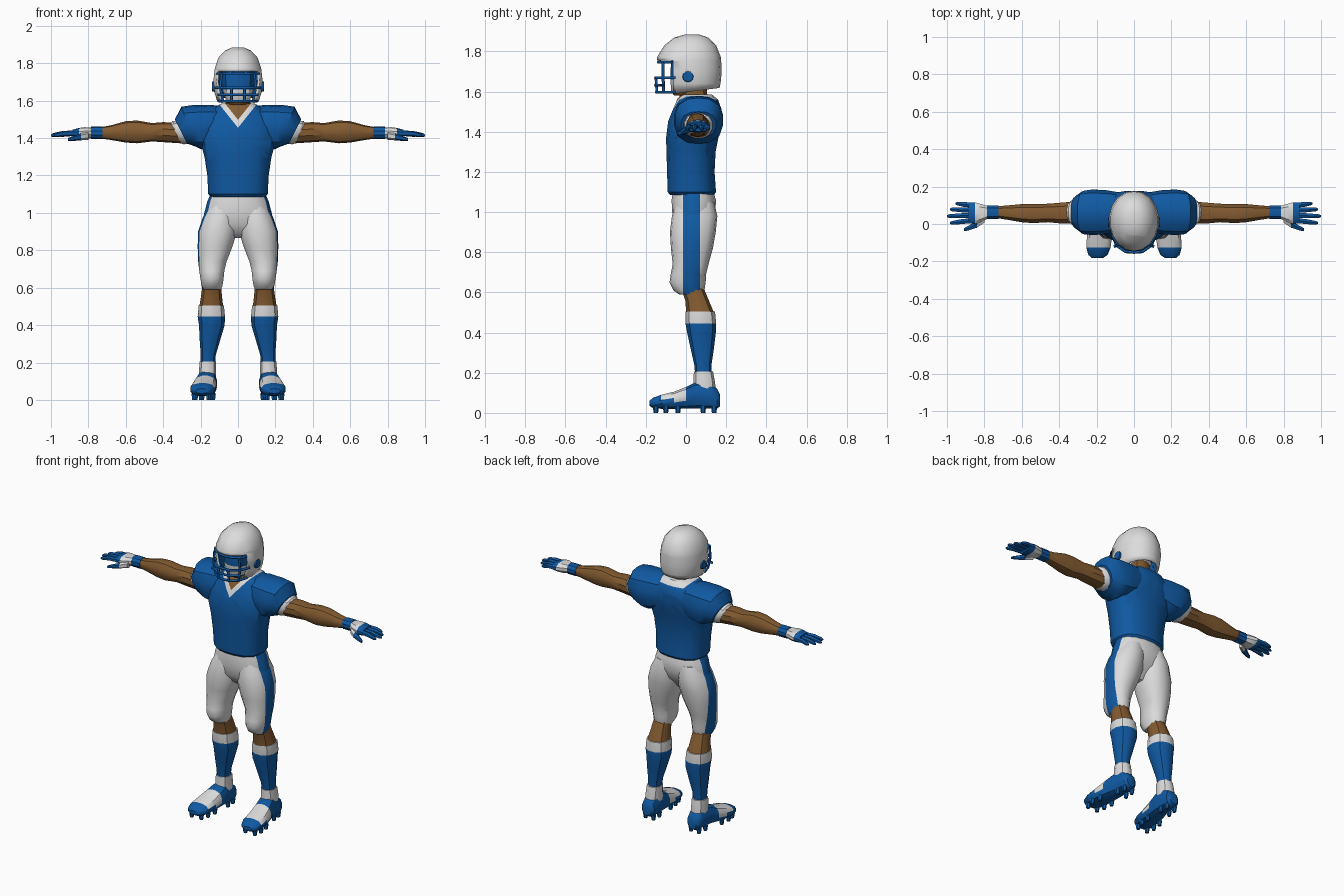
import bpy, bmesh
from math import sin, cos, pi, radians
from mathutils import Vector

cube = bpy.data.objects.get("Cube")
if cube:
    bpy.data.objects.remove(cube)


def material(name, rgb):
    m = bpy.data.materials.new(name)
    m.use_nodes = True
    m.diffuse_color = (*rgb, 1)
    m.node_tree.nodes["Principled BSDF"].inputs["Base Color"].default_value = (*rgb, 1)
    return m


PALETTE = [material("white", (0.72, 0.72, 0.72)),
           material("royal blue", (0.005, 0.1, 0.36)),
           material("brown skin", (0.23, 0.105, 0.03))]
WHITE, BLUE, SKIN = range(3)


def finish(name, bm, rule, mirror=False, angle=35):
    """Colour faces by rule, make the object, shade it and mirror it if asked."""
    bmesh.ops.recalc_face_normals(bm, faces=bm.faces[:])
    bm.normal_update()
    for f in bm.faces:
        f.material_index = rule(f.calc_center_median(), f.normal) if callable(rule) else rule
    me = bpy.data.meshes.new(name)
    bm.to_mesh(me)
    bm.free()
    for m in PALETTE:
        me.materials.append(m)
    ob = bpy.data.objects.new(name, me)
    bpy.context.collection.objects.link(ob)
    bpy.ops.object.select_all(action="DESELECT")
    ob.select_set(True)
    bpy.context.view_layer.objects.active = ob
    bpy.ops.object.shade_smooth_by_angle(angle=radians(angle))
    if mirror:
        ob.modifiers.new("mirror", "MIRROR").use_mirror_merge = False
    return ob


def loft_mesh(axis, rings, n=12, e=2.3, cuts=()):
    """Skin rings (t, u0, u1, v0, v1, tilt) set along an axis, then cut by planes."""
    bm = bmesh.new()
    loops = []
    for t, u0, u1, v0, v1, *tilt in rings:
        loop = []
        for i in range(n):
            a = 2 * pi * (i + 0.5) / n
            c, s = cos(a), sin(a)
            k = (abs(c) ** e + abs(s) ** e) ** (-1 / e)
            u = (u0 + u1) / 2 + c * k * (u1 - u0) / 2
            dv = s * k * (v1 - v0) / 2
            v, w = (v0 + v1) / 2 + dv, t + dv * (tilt[0] if tilt else 0)
            loop.append(bm.verts.new({"x": (w, u, v), "y": (u, w, v), "z": (u, v, w)}[axis]))
        loops.append(loop)
    for a, b in zip(loops, loops[1:]):
        for i in range(n):
            j = (i + 1) % n
            bm.faces.new((a[i], a[j], b[j], b[i]))
    bm.faces.new(loops[0])
    bm.faces.new(loops[-1])
    for co, no in cuts:
        bmesh.ops.bisect_plane(bm, geom=bm.verts[:] + bm.edges[:] + bm.faces[:],
                               plane_co=co, plane_no=no)
    return bm


def loft(name, axis, rings, rule, mirror=False, **kw):
    return finish(name, loft_mesh(axis, rings, **kw), rule, mirror)


# Jersey with V collar
def jersey_rule(c, n):
    if c.y > 0.04:
        return WHITE if c.z > 1.565 and abs(c.x) < 0.11 else BLUE
    h = c.z - 1.25 * abs(c.x)
    return SKIN if h > 1.498 else WHITE if h > 1.455 else BLUE


collar_cuts = [((0, 0, z), (s * 1.25, 0, 1)) for z in (1.455, 1.498) for s in (-1, 1)]
loft("jersey", "z", [
    (1.085, -.145, .145, -.08, .14), (1.1, -.16, .16, -.092, .15),
    (1.2, -.165, .165, -.095, .143), (1.3, -.18, .18, -.098, .148),
    (1.37, -.2, .2, -.1, .162), (1.45, -.21, .21, -.09, .178),
    (1.51, -.19, .19, -.066, .178), (1.56, -.135, .135, -.045, .16),
    (1.585, -.088, .088, -.025, .13)], jersey_rule, n=16, e=2.6, cuts=collar_cuts)

# Shoulder pads, sleeves and cuffs
loft("padded_sleeve", "x", [
    (.08, -.035, .17, 1.38, 1.57), (.15, -.055, .182, 1.35, 1.578),
    (.22, -.06, .185, 1.34, 1.576, .2), (.265, -.055, .178, 1.355, 1.568, .35),
    (.305, -.025, .15, 1.37, 1.5, .5)], BLUE, True, n=14, e=2.6)
loft("sleeve_cuff", "x", [
    (.28, -.015, .138, 1.372, 1.497, .5), (.32, -.008, .132, 1.365, 1.492, .5),
    (.335, .005, .12, 1.372, 1.48, .5)], WHITE, True)

# Arms, wristbands and gloves
loft("arm", "x", [
    (.28, .0, .125, 1.37, 1.48), (.4, .002, .115, 1.378, 1.485),
    (.46, .008, .11, 1.382, 1.48), (.54, .003, .108, 1.372, 1.494),
    (.6, .008, .108, 1.376, 1.49), (.68, .022, .1, 1.39, 1.468),
    (.75, .033, .095, 1.4, 1.455)], SKIN, True, n=10)
loft("wristband", "x", [
    (.725, .026, .1, 1.394, 1.462), (.785, .026, .1, 1.394, 1.462)], BLUE, True, n=10)
loft("palm", "x", [
    (.78, .03, .096, 1.4, 1.456), (.82, .008, .108, 1.395, 1.458),
    (.85, .0, .116, 1.397, 1.454), (.885, .004, .116, 1.402, 1.444)],
     lambda c, n: BLUE if c.x > .85 else WHITE, True, n=10, e=3)
for label, y, tip, spread in (("little", .101, .955, .008), ("ring", .074, .985, .004),
                              ("middle", .046, 1.0, -.004), ("index", .018, .985, -.012)):
    loft(label + "_finger", "x", [
        (x, y + k * spread - r, y + k * spread + r, z - r, z + r)
        for x, k, r, z in ((.87, 0, .015, 1.425), ((.87 + tip) / 2, .5, .0145, 1.424),
                           (tip - .012, 1, .011, 1.416), (tip, 1, .005, 1.414))],
         BLUE, True, n=6)
loft("thumb", "x", [
    (.8, .005, .05, 1.39, 1.435), (.84, -.022, .02, 1.388, 1.425),
    (.885, -.036, -.008, 1.384, 1.41), (.91, -.04, -.022, 1.384, 1.4)],
     lambda c, n: WHITE if c.x < .84 else BLUE, True, n=6)


# Pants with side stripes
def stripe_rule(c, n):
    side = n.x * (1 if c.x > 0 else -1) > 0.4 and abs(c.x) > .1
    return BLUE if side and -.015 < c.y < .07 else WHITE


stripe_cuts = [((0, y, 0), (0, 1, 0)) for y in (-.015, .07)]
loft("pants_hips", "z", [
    (1.11, -.145, .145, -.065, .135), (1.06, -.166, .166, -.073, .15),
    (1.0, -.182, .182, -.07, .148), (.94, -.195, .195, -.062, .125),
    (.89, -.15, .15, -.03, .08), (.865, -.05, .05, .0, .06)],
     stripe_rule, n=16, cuts=stripe_cuts)
loft("pants_leg", "z", [
    (1.05, .01, .15, -.05, .14), (.98, .002, .188, -.07, .156),
    (.9, .004, .215, -.08, .148), (.82, .028, .217, -.075, .134),
    (.74, .06, .214, -.066, .112), (.69, .072, .208, -.076, .1),
    (.65, .076, .202, -.082, .098), (.61, .082, .195, -.062, .092),
    (.59, .09, .188, -.035, .084)], stripe_rule, True, n=14, cuts=stripe_cuts)

# Lower legs: skin, white sock band, blue sock
loft("lower_leg", "z", [
    (.62, .09, .19, -.025, .09), (.56, .085, .198, -.005, .115),
    (.5, .078, .208, .0, .14)], SKIN, True)
loft("sock", "z", [
    (.505, .074, .212, -.004, .146), (.445, .068, .217, -.004, .152),
    (.4, .07, .21, .004, .15), (.32, .094, .206, .022, .14),
    (.24, .118, .2, .04, .128), (.19, .122, .2, .045, .128)],
     lambda c, n: WHITE if c.z > .445 else BLUE, True)
loft("ankle_wrap", "z", [
    (.205, .116, .206, .038, .136), (.15, .116, .21, .036, .146),
    (.1, .115, .21, .03, .15)], WHITE, True)


# Shoes and cleats
def shoe_rule(c, n):
    return WHITE if -.125 < c.y < .0 and c.z > .06 else BLUE


loft("shoe", "y", [
    (-.182, .165, .225, .035, .06), (-.165, .14, .245, .024, .075),
    (-.125, .124, .256, .02, .09), (-.06, .116, .252, .02, .106),
    (.0, .114, .238, .02, .13), (.05, .112, .222, .02, .155),
    (.12, .112, .214, .02, .15), (.155, .118, .208, .022, .12),
    (.17, .135, .192, .032, .09)], shoe_rule, True, e=2.6)
bm = bmesh.new()
for y, cx, w in ((-.15, .192, .034), (-.1, .19, .045), (-.04, .183, .045),
                 (.085, .165, .033), (.14, .163, .028)):
    for s in (-1, 1):
        before = set(bm.verts)
        bmesh.ops.create_cone(bm, cap_ends=True, segments=6, radius1=.011,
                              radius2=.016, depth=.034)
        bmesh.ops.translate(bm, verts=[v for v in bm.verts if v not in before],
                            vec=(cx + s * w, y, .017))
finish("cleats", bm, BLUE, True)

# Neck and head
loft("neck", "z", [(1.48, -.08, .08, -.045, .13), (1.56, -.068, .068, -.035, .11),
                   (1.66, -.065, .065, -.035, .1)], SKIN)
loft("head", "z", [
    (1.58, -.045, .045, -.06, .04), (1.6, -.065, .065, -.075, .07),
    (1.66, -.085, .085, -.08, .11), (1.72, -.09, .09, -.078, .13),
    (1.8, -.085, .085, -.07, .12)],
     lambda c, n: BLUE if c.z > 1.66 else WHITE if c.z > 1.6 else SKIN)

# Helmet shell with a face opening and blue lining
bm = loft_mesh("z", [
    (1.883, -.035, .035, -.01, .07), (1.868, -.07, .07, -.06, .112),
    (1.83, -.106, .106, -.108, .15), (1.77, -.126, .126, -.145, .174),
    (1.7, -.134, .134, -.14, .178), (1.64, -.126, .126, -.13, .172),
    (1.57, -.105, .105, -.11, .155)], n=18, e=2.1,
    cuts=[((0, -.065, 0), (0, 1, 0)), ((0, 0, 1.755), (0, 0, 1))])
bmesh.ops.delete(bm, geom=[f for f in bm.faces if f.calc_center_median().y < -.065
                           and f.calc_center_median().z < 1.755], context="FACES")
bmesh.ops.bisect_plane(bm, geom=bm.verts[:] + bm.edges[:] + bm.faces[:], clear_inner=True,
                       plane_co=(0, -.05, 1.59), plane_no=(0, -.13, 1))
helmet = finish("helmet", bm, WHITE, angle=45)
shell = helmet.modifiers.new("shell", "SOLIDIFY")
shell.thickness = .014
shell.material_offset = BLUE

# Ear discs
bm = bmesh.new()
bmesh.ops.create_cone(bm, cap_ends=True, segments=12, radius1=.03, radius2=.026, depth=.024)
for v in bm.verts:
    v.co = Vector((.126 + v.co.z, .01 + v.co.x, 1.675 + v.co.y))
finish("ear_disc", bm, BLUE, True)

# Face mask bars
cage = bpy.data.curves.new("face_mask", "CURVE")
cage.dimensions = "3D"
cage.bevel_depth = .0075
cage.bevel_resolution = 1
cage.materials.append(PALETTE[BLUE])


def bar(points):
    s = cage.splines.new("POLY")
    s.points.add(len(points) - 1)
    for p, co in zip(s.points, points):
        p.co = (*co, 1)


def arc(z, w, back, front):
    half = [(w, back, z), (w * .8, front * .75, z), (w * .4, front * .97, z)]
    bar(half + [(0, front, z)] + [(-x, y, q) for x, y, q in reversed(half)])


for level in ((1.745, .112, -.07, -.138), (1.668, .118, -.05, -.152),
              (1.632, .108, -.12, -.152), (1.597, .1, -.05, -.148)):
    arc(*level)
for s in (-1, 1):
    bar([(s * .035, -.15, 1.668), (s * .035, -.145, 1.597)])
    bar([(s * .088, -.114, 1.745), (s * .095, -.114, 1.668), (s * .08, -.111, 1.597)])
    bar([(s * .045, -.134, 1.745), (s * .03, -.128, 1.76)])
mask = bpy.data.objects.new("face_mask", cage)
bpy.context.collection.objects.link(mask)
